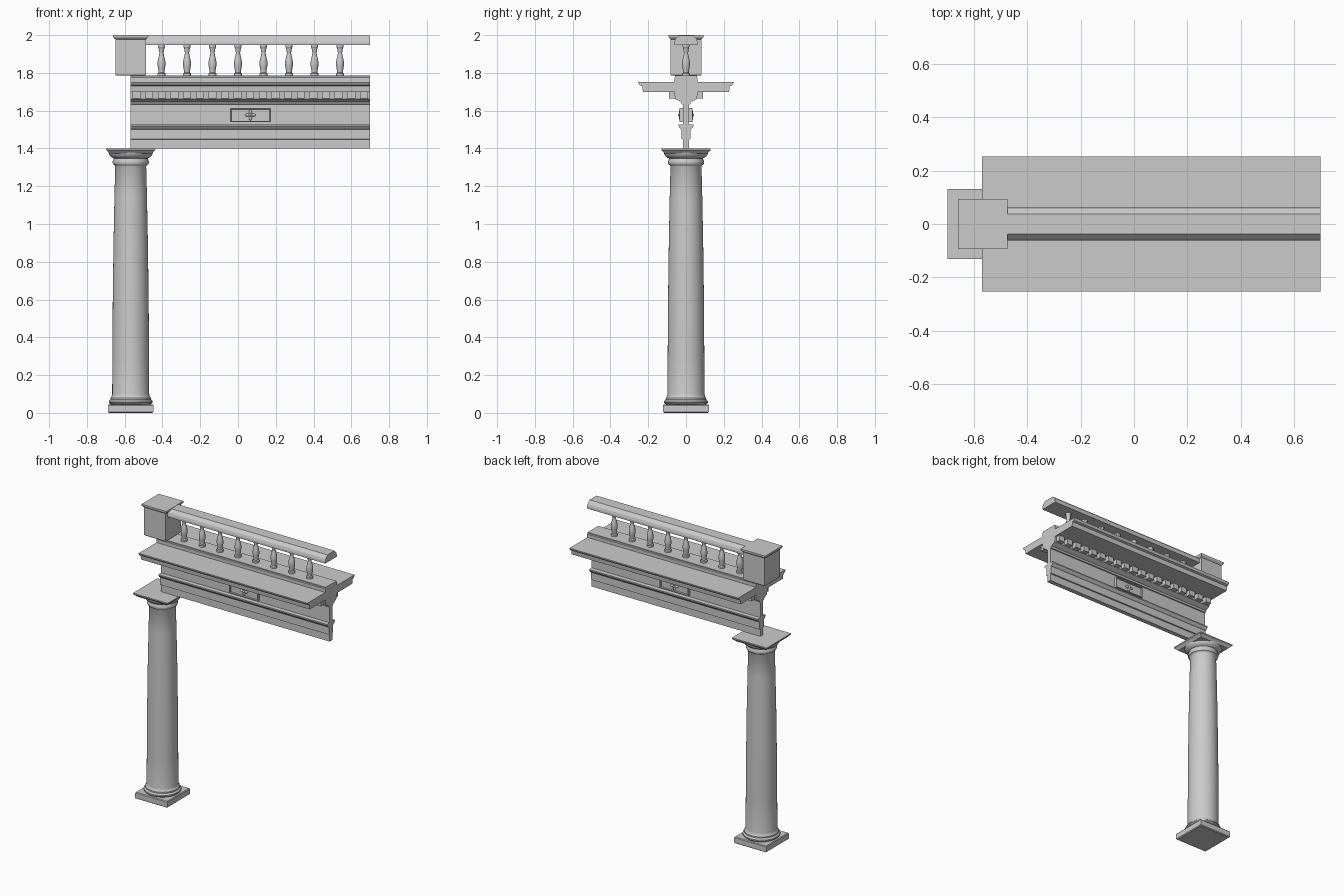
import bpy, bmesh, math
from mathutils import Matrix, Vector

if "Cube" in bpy.data.objects:
    bpy.data.objects.remove(bpy.data.objects["Cube"])

CX = -0.568           # column axis
X0, X1 = -0.57, 0.70  # span of the entablature


def finish(name, bm, smooth=False):
    bmesh.ops.recalc_face_normals(bm, faces=bm.faces)
    me = bpy.data.meshes.new(name)
    bm.to_mesh(me)
    bm.free()
    ob = bpy.data.objects.new(name, me)
    bpy.context.collection.objects.link(ob)
    if smooth:
        bpy.ops.object.select_all(action='DESELECT')
        ob.select_set(True)
        bpy.context.view_layer.objects.active = ob
        bpy.ops.object.shade_smooth_by_angle(angle=math.radians(35))
    return ob


def rings(name, prof, x, sides, square=False, smooth=True):
    """Stack of (radius, z) rings, round or square, capped at both ends."""
    bm = bmesh.new()
    n = 4 if square else sides
    off, k = (math.pi / 4, math.sqrt(2)) if square else (0, 1)
    loops = [[bm.verts.new((x + r * k * math.cos(off + 2 * math.pi * i / n),
                            r * k * math.sin(off + 2 * math.pi * i / n), z))
              for i in range(n)] for r, z in prof]
    for a, b in zip(loops, loops[1:]):
        for i in range(n):
            j = (i + 1) % n
            bm.faces.new((a[i], a[j], b[j], b[i]))
    bm.faces.new(loops[0])
    bm.faces.new(loops[-1])
    return finish(name, bm, smooth and not square)


def extrude_profile(name, half, x0, x1):
    """Mirror a (y, z) half profile and run it along x."""
    pts = half + [(-y, z) for y, z in reversed(half)]
    bm = bmesh.new()
    a = [bm.verts.new((x0, y, z)) for y, z in pts]
    b = [bm.verts.new((x1, y, z)) for y, z in pts]
    for i in range(len(pts)):
        j = (i + 1) % len(pts)
        bm.faces.new((a[i], a[j], b[j], b[i]))
    bm.faces.new(a)
    bm.faces.new(b)
    return finish(name, bm)


def add_box(bm, c, s):
    bmesh.ops.create_cube(bm, size=1, matrix=Matrix.Translation(c) @ Matrix.Diagonal((*s, 1)))


# Column: plinth, shaft with base mouldings and capital, square abacus
rings("column_plinth", [(.115, 0), (.121, .005), (.121, .04), (.117, .045)], CX, 4, True)
shaft = [(.100, .044), (.110, .047), (.116, .054), (.116, .062), (.110, .07), (.107, .071),
         (.107, .08), (.101, .086), (.098, .1), (.097, .3), (.095, .6), (.091, .9),
         (.086, 1.15), (.082, 1.305), (.086, 1.312), (.093, 1.316), (.096, 1.325), (.096, 1.333),
         (.091, 1.341), (.091, 1.348), (.1, 1.352), (.109, 1.36), (.115, 1.37), (.118, 1.381)]
rings("column_shaft", shaft, CX, 40)
rings("column_abacus", [(.112, 1.374), (.117, 1.379), (.126, 1.388), (.131, 1.392), (.131, 1.4)],
      CX, 4, True)

# Entablature: architrave, frieze and cornice in one profile
extrude_profile("entablature", [
    (.015, 1.40), (.015, 1.448), (.023, 1.45), (.023, 1.50), (.03, 1.505), (.041, 1.518),
    (.041, 1.526), (.015, 1.528), (.015, 1.632), (.022, 1.634), (.026, 1.645), (.04, 1.652),
    (.058, 1.662), (.062, 1.70), (.228, 1.70), (.232, 1.73), (.245, 1.735), (.253, 1.748),
    (.253, 1.752)], X0, X1)

# Dentil rows under the cornice
bm = bmesh.new()
step = (X1 - X0) / 19
for side in (-1, 1):
    for i in range(19):
        add_box(bm, (X0 + (i + .5) * step, side * .074, 1.682), (.042, .032, .036))
finish("dentils", bm)

# Frieze panels with recessed field and four-petal rosette, both sides
bm = bmesh.new()
PX, PZ = .066, 1.577
add_box(bm, (PX, 0, PZ), (.216, .07, .075))
bm.faces.ensure_lookup_table()
fronts = [f for f in bm.faces if abs(f.calc_center_median().y) > .03]
for f in fronts:
    bmesh.ops.inset_region(bm, faces=[f], thickness=.007)
    bmesh.ops.inset_region(bm, faces=[f], thickness=.003, depth=-.008)
finish("frieze_panel", bm)
bm = bmesh.new()
for side in (-1, 1):
    c = Matrix.Translation((PX, side * .029, PZ))
    bmesh.ops.create_uvsphere(bm, u_segments=12, v_segments=8, radius=1,
                              matrix=c @ Matrix.Diagonal((.009, .014, .009, 1)))
    for i in range(4):
        m = c @ Matrix.Rotation(i * math.pi / 2, 4, 'Y') @ Matrix.Translation((.016, 0, 0))
        bmesh.ops.create_uvsphere(bm, u_segments=10, v_segments=6, radius=1,
                                  matrix=m @ Matrix.Diagonal((.013, .009, .008, 1)))
finish("frieze_rosettes", bm, True)

# Balustrade: base rail, handrail, balusters
extrude_profile("balustrade_base", [(.062, 1.75), (.062, 1.775), (.057, 1.778), (.057, 1.785)], X0, X1)
extrude_profile("handrail", [(.062, 1.948), (.062, 1.962), (.057, 1.978), (.038, 1.998)], X0, X1)
bal = [(.021, 1.784), (.021, 1.797), (.015, 1.802), (.015, 1.808), (.018, 1.823), (.021, 1.842),
       (.021, 1.858), (.017, 1.878), (.012, 1.898), (.011, 1.908), (.014, 1.915), (.014, 1.922),
       (.016, 1.934), (.019, 1.938), (.019, 1.95)]
for i in range(8):
    rings(f"baluster_{i + 1}", bal, -.405 + i * .135, 14)

# Corner pedestal above the column, with cap
rings("pedestal", [(.076, 1.785), (.081, 1.79), (.081, 1.978), (.084, 1.98), (.092, 1.988),
                   (.093, 1.992), (.093, 2.0)], CX, 4, True)
